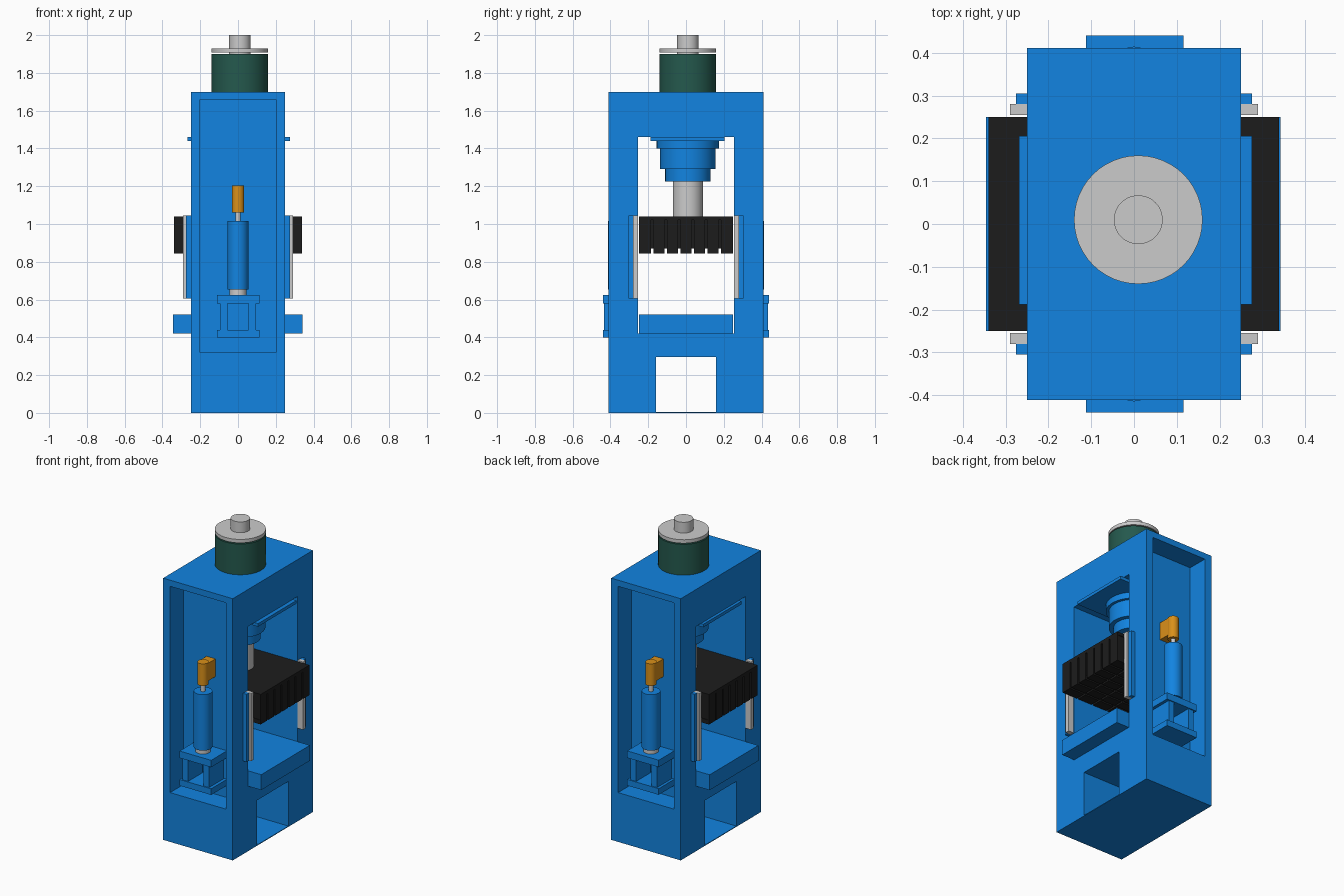
import bpy, bmesh, math

if "Cube" in bpy.data.objects:
    bpy.data.objects.remove(bpy.data.objects["Cube"])


def material(name, rgb):
    m = bpy.data.materials.new(name)
    m.diffuse_color = (*rgb, 1)
    m.use_nodes = True
    m.node_tree.nodes["Principled BSDF"].inputs["Base Color"].default_value = m.diffuse_color
    return m


BLUE = material("blue_paint", (0.006, 0.23, 0.75))
GREEN = material("green_paint", (0.018, 0.1, 0.075))
BLACK = material("black_steel", (0.012, 0.012, 0.012))
ORANGE = material("orange_paint", (0.7, 0.28, 0.01))
GREY = None


def finish(bm, name, mat):
    bmesh.ops.recalc_face_normals(bm, faces=bm.faces)
    mesh = bpy.data.meshes.new(name)
    bm.to_mesh(mesh)
    bm.free()
    ob = bpy.data.objects.new(name, mesh)
    bpy.context.collection.objects.link(ob)
    if mat:
        mesh.materials.append(mat)
    return ob


def add_box(bm, x, y, z):
    vs = bmesh.ops.create_cube(bm, size=1)["verts"]
    for v in vs:
        v.co = [r[0] if c < 0 else r[1] for c, r in zip(v.co, (x, y, z))]


def box(name, x, y, z, mat=GREY):
    bm = bmesh.new()
    add_box(bm, x, y, z)
    return finish(bm, name, mat)


def select_only(ob):
    bpy.ops.object.select_all(action='DESELECT')
    ob.select_set(True)
    bpy.context.view_layer.objects.active = ob


def turned(name, cx, cy, steps, mat=GREY, n=48):
    """Stepped round part: closed (radius, z) profile revolved about a vertical axis."""
    bm = bmesh.new()
    rings = [[bm.verts.new((cx + r * math.cos(2 * math.pi * i / n),
                            cy + r * math.sin(2 * math.pi * i / n), z))
              for i in range(n)] for r, z in steps]
    for a, b in zip(rings, rings[1:]):
        for i in range(n):
            j = (i + 1) % n
            bm.faces.new((a[i], a[j], b[j], b[i]))
    bm.faces.new(rings[0])
    bm.faces.new(rings[-1])
    ob = finish(bm, name, mat)
    select_only(ob)
    bpy.ops.object.shade_smooth_by_angle(angle=math.radians(35))
    return ob


def cut(ob, cutter):
    mod = ob.modifiers.new("cut", 'BOOLEAN')
    mod.operation = 'DIFFERENCE'
    mod.solver = 'EXACT'
    mod.object = cutter
    cutter.hide_render = True
    select_only(ob)
    bpy.ops.object.modifier_apply(modifier=mod.name)
    bpy.data.objects.remove(cutter)


# Press frame: work window, base tunnel and the two recessed ends
frame = box("press_frame", (-.25, .25), (-.411, .411), (0, 1.70), BLUE)
cut(frame, box("window_cutter", (-.4, .4), (-.253, .253), (.42, 1.46)))
cut(frame, box("tunnel_cutter", (-.4, .4), (-.16, .16), (.005, .295)))
for s in (-1, 1):
    cut(frame, box("recess_cutter", (-.2, .2), sorted((s * .276, s * .6)), (.32, 1.66)))

# Work table
box("work_table", (-.345, .342), (-.25, .25), (.42, .52), BLUE)

# Moving slide: core with side panels and a shallow grid underneath
bm = bmesh.new()
add_box(bm, (-.33, .33), (-.245, .245), (.87, 1.02))
add_box(bm, (-.34, .338), (-.25, .25), (1.02, 1.04))
for i in range(7):
    y = -.25 + i * .5 / 7
    gap0, gap1 = (0 if i == 0 else .006), (0 if i == 6 else .006)
    for j in range(6):
        x = -.34 + j * .678 / 6
        e0, e1 = (0 if j == 0 else .006), (0 if j == 5 else .006)
        add_box(bm, (x + e0, x + .113 - e1), (y + gap0, y + .5 / 7 - gap1), (.845, .872))
    for xr in ((-.34, -.328), (.328, .338)):
        add_box(bm, xr, (y + gap0, y + .5 / 7 - gap1), (.871, 1.021))
finish(bm, "moving_slide", BLACK)

# Slide guides on the four window corners
for sx in (-1, 1):
    for sy in (-1, 1):
        box("guide_rail", sorted((sx * .25, sx * .29)), sorted((sy * .254, sy * .28)),
            (.605, 1.045))
        box("guide_backing", sorted((sx * .25, sx * .276)), sorted((sy * .28, sy * .305)),
            (.605, 1.045), BLUE)

# Main cylinder and ram
box("mounting_plate", (-.268, .276), (-.188, .205), (1.44, 1.46), BLUE)
turned("main_cylinder", .01, .01, [(.12, 1.225), (.12, 1.29), (.147, 1.29), (.147, 1.40),
                                   (.165, 1.40), (.165, 1.44)], BLUE)
turned("ram", .01, .01, [(.08, 1.04), (.08, 1.225)])

# Top cylinder housing with its cap
turned("top_housing", .01, .01, [(.15, 1.70), (.15, 1.90)], GREEN)
turned("top_cap", .01, .01, [(.057, 1.90), (.057, 1.907), (.15, 1.907), (.15, 1.93),
                             (.057, 1.93), (.057, 2.0)])

# Small lift cylinder and stand in each end recess
for s, end in ((-1, "front"), (1, "back")):
    cy = s * .359
    deep = sorted((s * .277, s * .44))
    for z in ((.40, .44), (.58, .625)):
        box(end + "_stand_plate", (-.112, .115), deep, z, BLUE)
    for sx in (-1, 1):
        box(end + "_stand_leg", sorted((sx * .055, sx * .095)),
            sorted((s * .285, s * .433)), (.44, .58), BLUE)
    turned(end + "_cylinder_foot", 0, cy, [(.045, .625), (.045, .652)], n=32)
    turned(end + "_lift_cylinder", 0, cy, [(.055, .652), (.055, 1.015)], BLUE, 32)
    turned(end + "_lift_rod", 0, cy, [(.014, 1.015), (.014, 1.065)], n=24)
    turned(end + "_rod_head", 0, cy, [(.033, 1.062), (.033, 1.205)], ORANGE, 32)
    box(end + "_rod_bracket", (-.032, .032), sorted((s * .277, cy)), (1.085, 1.2), ORANGE)
